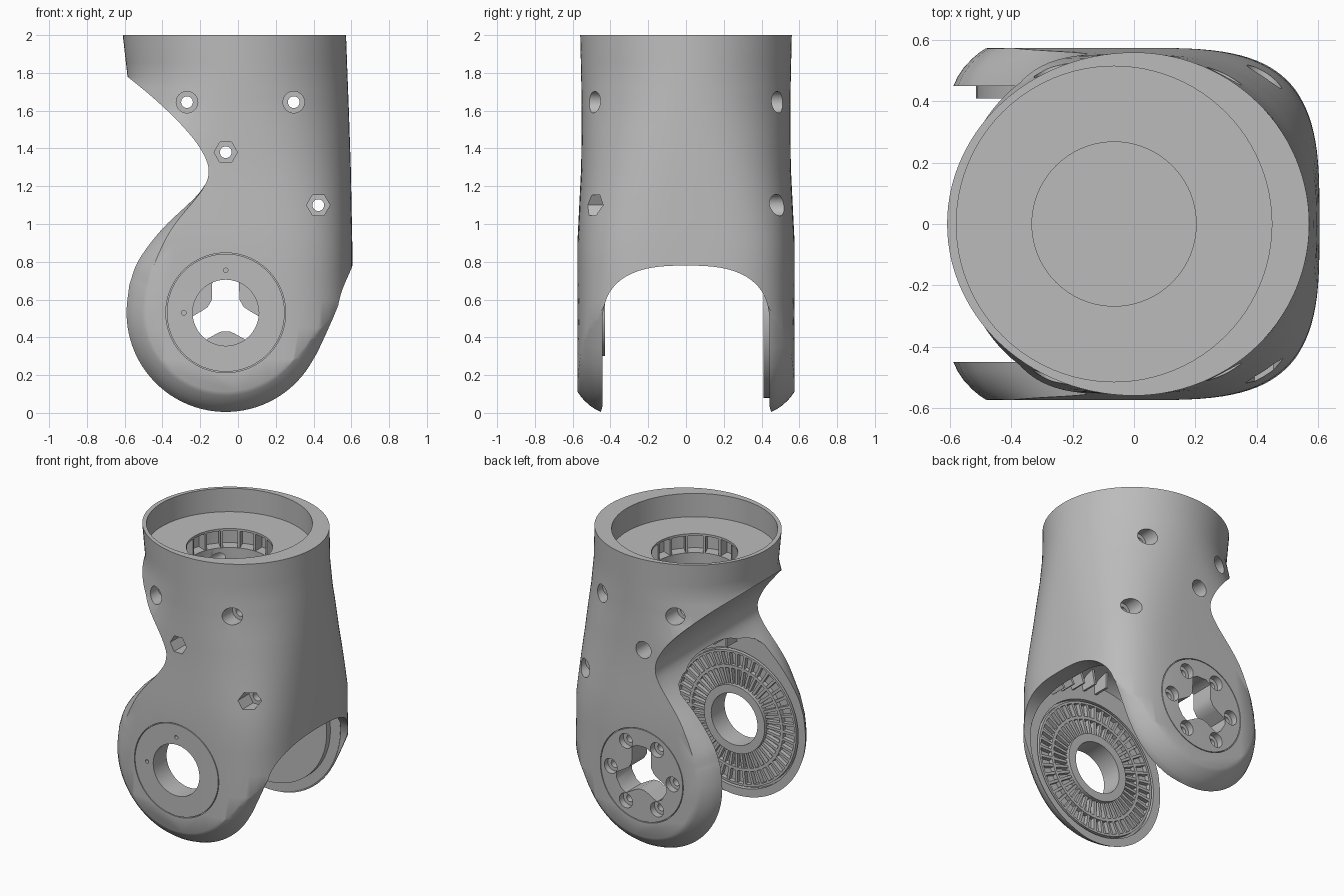
import bpy, bmesh
from math import sin, cos, pi, radians
from mathutils import Vector

cube = bpy.data.objects.get("Cube")
if cube:
    bpy.data.objects.remove(cube)

grey = bpy.data.materials.new("satin grey")
grey.use_nodes = True
colour = (0.5, 0.5, 0.5, 1)
grey.diffuse_color = colour
grey.node_tree.nodes["Principled BSDF"].inputs["Base Color"].default_value = colour

PX, PZ = -0.065, 0.53          # pivot axis of the fork


def make(name, bm):
    bmesh.ops.recalc_face_normals(bm, faces=bm.faces)
    mesh = bpy.data.meshes.new(name)
    bm.to_mesh(mesh)
    bm.free()
    mesh.materials.append(grey)
    ob = bpy.data.objects.new(name, mesh)
    bpy.context.collection.objects.link(ob)
    return ob


def skin(bm, rings):
    """Join rings of points into a closed solid."""
    rows = [[bm.verts.new(p) for p in ring] for ring in rings]
    n = len(rows[0])
    for a, b in zip(rows, rows[1:]):
        for i in range(n):
            j = (i + 1) % n
            bm.faces.new((a[i], a[j], b[j], b[i]))
    bm.faces.new(rows[0])
    bm.faces.new(rows[-1])


def solid(name, rings):
    bm = bmesh.new()
    skin(bm, rings)
    return make(name, bm)


def circle(r, x=PX, z=PZ, n=64):
    return [(x + r * cos(2 * pi * i / n), z + r * sin(2 * pi * i / n)) for i in range(n)]


def prism(name, pts, y0, y1):
    return solid(name, [[(x, y, z) for x, z in pts] for y in (y0, y1)])


def disc_z(name, r, z0, z1):
    return solid(name, [[(x, y, z) for x, y in circle(r, PX, 0, 96)] for z in (z0, z1)])


def tube(bm, r0, r1, y0, y1, n=64):
    """Ring of rectangular section around the pivot."""
    rows = [[bm.verts.new((u, y, v)) for u, v in circle(r, n=n)]
            for r, y in ((r0, y0), (r1, y0), (r1, y1), (r0, y1))]
    for k in range(4):
        a, b = rows[k], rows[(k + 1) % 4]
        for i in range(n):
            j = (i + 1) % n
            bm.faces.new((a[i], a[j], b[j], b[i]))


def fin(bm, r0, r1, t, a0, a1, ang, axis):
    c, s = cos(ang), sin(ang)
    pts = [(r0, -t), (r1, -t), (r1, t), (r0, t)]
    flat = [(PX + r * c - w * s, r * s + w * c) for r, w in pts]
    skin(bm, [[(u, a, PZ + v) if axis == "y" else (u, v, a) for u, v in flat] for a in (a0, a1)])


def boolean(target, op, tool):
    mod = target.modifiers.new("cut", "BOOLEAN")
    mod.operation, mod.object, mod.solver = op, tool, "EXACT"
    bpy.context.view_layer.objects.active = target
    bpy.ops.object.modifier_apply(modifier=mod.name)
    bpy.data.objects.remove(tool)


def spline(pts, steps=6):
    """Smooth curve through the points."""
    p = [Vector(q) for q in pts]
    p = [2 * p[0] - p[1]] + p + [2 * p[-1] - p[-2]]
    out = []
    for a, b, c, d in zip(p, p[1:], p[2:], p[3:]):
        for k in range(steps):
            t = k / steps
            out.append(0.5 * (2 * b + (c - a) * t + (2 * a - 5 * b + 4 * c - d) * t * t
                              + (3 * b - a - 3 * c + d) * t ** 3))
    return out + [p[-2]]


# Barrel and fork: round at the top, squarer lower down (z, right, left, depth, power)
keys = [(-0.05, .607, 2, .575, 3.5), (0.45, .607, 2, .575, 3.5), (0.9, .605, 1.8, .575, 3.4),
        (1.3, .597, .95, .555, 2.6), (1.6, .587, .63, .552, 2.15), (1.78, .58, .585, .555, 2),
        (2.0, .572, .61, .56, 2)]


def section(z, right, left, depth, power, n=112):
    ring = []
    for i in range(n):
        c, s = cos(2 * pi * i / n), sin(2 * pi * i / n)
        x = (right if c > 0 else left) * abs(c) ** (2 / power) * (1 if c > 0 else -1)
        y = depth * abs(s) ** (2 / power) * (1 if s > 0 else -1)
        ring.append((x, y, z))
    return ring


levels = []
for a, b in zip(keys, keys[1:]):
    levels += [[u + (v - u) * k / 3 for u, v in zip(a, b)] for k in range(3)]
body = solid("fork_body", [section(*k) for k in levels + [keys[-1]]])

# Side outline: neck curve, round foot and heel
neck = spline([(-.70, 1.87), (-.585, 1.78), (-.44, 1.66), (-.3, 1.525), (-.2, 1.4), (-.155, 1.28),
               (-.205, 1.165), (-.4, .975), (-.525, .81), (-.575, .68)])
foot = [(PX + .525 * cos(radians(a)), PZ + .525 * sin(radians(a))) for a in range(172, 329, 4)]
heel = spline([(.418, .316), (.462, .41), (.502, .5), (.54, .59), (.585, .69), (.65, .8)], 4)
outline = [Vector(p) for p in [(-.8, 2.1), (-.8, 1.95)] + neck + foot + heel + [(.9, .95), (.9, 2.1)]]


def inset(p, d):
    t = min(1, max(0, (1.25 - p.y) / .6))
    away = p - Vector((PX, PZ))
    return p - away.normalized() * d * t * t * (3 - 2 * t)


edge = [(.45, 0), (.48, .014), (.51, .034), (.54, .062), (.56, .086), (.575, .108), (.7, .115)]
sides = [(-y, d) for y, d in reversed(edge)] + edge
boolean(body, "INTERSECT", solid(
    "outline_tool", [[(q.x, y, q.y) for q in (inset(p, d) for p in outline)] for y, d in sides]))

# Space between the legs: domed pocket, low arch at the heel, tall arch under the neck
dome = [(.45, .56), (.41, .59), (.32, .615), (.15, .63)]
dome = [(-y, r) for y, r in dome] + dome[::-1]
boolean(body, "DIFFERENCE", solid(
    "pocket_tool", [[(x, y, z) for x, z in circle(r, -.1, .56, 96)] for y, r in dome]))
for half, spring, rise, x0, x1 in ((.443, .45, .33, PX, 1), (.449, .8, .42, -1, PX)):
    arch = [(half, -.2)]
    for i in range(33):
        c, s = cos(pi * i / 32), sin(pi * i / 32)
        arch.append((half * abs(c) ** .74 * (1 if c > 0 else -1), spring + rise * max(s, 0) ** .74))
    arch.append((-half, -.2))
    boolean(body, "DIFFERENCE", solid("arch_tool", [[(x, y, z) for y, z in arch] for x in (x0, x1)]))

# Rear bearing pad, front bore and tray
boolean(body, "UNION", prism("pad_tool", circle(.45), .41, .5))
boolean(body, "DIFFERENCE", prism("front_bore_tool", circle(.175), -.7, -.3))
bm = bmesh.new()
tube(bm, .225, .47, -.48, -.44)
boolean(body, "DIFFERENCE", make("tray_tool", bm))

# Three-armed opening and six screw seats in the rear leg
star = []
for arm in (90, 210, 330):
    for da, r in ((-48, .1), (-35, .125), (-22, .19), (-10, .2), (10, .2), (22, .19), (35, .125), (48, .1)):
        a = radians(arm + da)
        star.append((PX + r * cos(a), PZ + r * sin(a)))
boolean(body, "DIFFERENCE", prism("star_tool", star, .3, .7))
for k in range(6):
    a = k * pi / 3
    x, z = PX + .235 * cos(a), PZ + .235 * sin(a)
    boolean(body, "DIFFERENCE", prism("seat_tool", circle(.05, x, z, 24), .53, .7))
    boolean(body, "DIFFERENCE", prism("screw_tool", circle(.026, x, z, 16), .47, .7))

# Scribed rings and dowel holes on the outer faces
for side in (-1, 1):
    bm = bmesh.new()
    tube(bm, .312, .317, side * .555, side * .6, 96)
    boolean(body, "DIFFERENCE", make("scribe_tool", bm))
for x, z in ((PX, PZ + .225), (PX - .222, PZ)):
    boolean(body, "DIFFERENCE", prism("dowel_tool", circle(.012, x, z, 16), -.6, -.52))

# Cup and well in the top of the barrel, with an undercut below the lip
boolean(body, "DIFFERENCE", disc_z("cup_tool", .515, 1.84, 2.1))
boolean(body, "DIFFERENCE", disc_z("well_tool", .268, 1.6, 1.9))
boolean(body, "DIFFERENCE", disc_z("undercut_tool", .34, 1.71, 1.825))

# Cross bolts: round seats behind, hexagonal nut seats on the lower front pair
for x, z, hexagon in ((-.27, 1.645, 0), (.295, 1.645, 0), (-.065, 1.38, 1), (.425, 1.1, 1)):
    r, n = (.062, 6) if hexagon else (.057, 32)
    boolean(body, "DIFFERENCE", prism("bolt_tool", circle(.031, x, z, 24), -.8, .8))
    boolean(body, "DIFFERENCE", prism("nut_tool", circle(r, x, z, n), -.8, -.4))
    boolean(body, "DIFFERENCE", prism("head_tool", circle(.057, x, z, 32), .4, .8))

# Ribbed tray on the inside of the front leg
bm = bmesh.new()
tube(bm, .335, .355, -.49, -.45)
tube(bm, .175, .23, -.49, -.43)
tube(bm, .44, .455, -.49, -.45)
for k in range(44):
    fin(bm, .228, .445, .009, -.49, -.452, 2 * pi * k / 44, "y")
ribs = make("tray_ribs", bm)

# Gussets in the roof of the pocket
bm = bmesh.new()
for k in range(5):
    for side in (-1, 1):
        fin(bm, .53, .64, .008, side * .455, side * .34, radians(50 + 10 * k), "y")
gussets = make("roof_gussets", bm)

# Fins dividing the undercut of the well
bm = bmesh.new()
for k in range(16):
    fin(bm, .272, .345, .008, 1.705, 1.83, 2 * pi * k / 16, "z")
well = make("well_fins", bm)

for ob in (body, ribs, gussets, well):
    bpy.ops.object.select_all(action="DESELECT")
    ob.select_set(True)
    bpy.context.view_layer.objects.active = ob
    bpy.ops.object.shade_smooth_by_angle(angle=radians(40))
